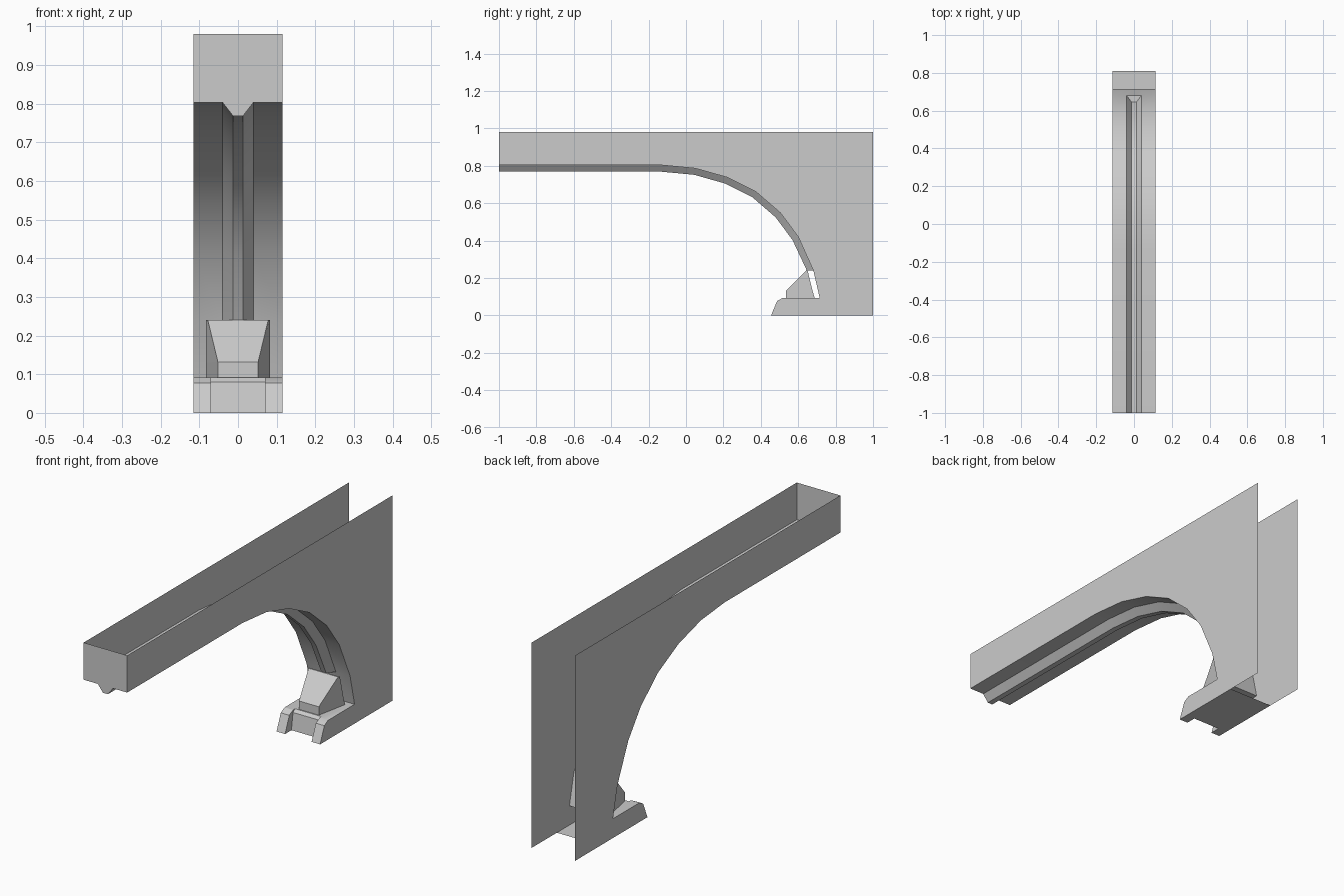
import bpy, bmesh, math
from mathutils import Vector

if "Cube" in bpy.data.objects:
    bpy.data.objects.remove(bpy.data.objects["Cube"])

grey = bpy.data.materials.new("plain_grey")
grey.use_nodes = True
colour = (0.6, 0.6, 0.6, 1)
grey.diffuse_color = colour
grey.node_tree.nodes["Principled BSDF"].inputs["Base Color"].default_value = colour

W, TOP, BACK = 0.115, 0.98, 1.0
# Arch curve as (y, z), from the free end down to the foot
ARCH = [(-1, .803), (-.13, .803), (.05, .786), (.22, .738), (.375, .66),
        (.505, .548), (.6, .42), (.681, .24), (.715, .092)]
RIB_END = 7
LUG = [(.515, .092), (.487, .077), (.455, 0)]     # foot front, outer lugs
NOTCH = [(.53, .092), (.515, .08), (.503, 0)]     # foot front, recessed middle


def make(name, rows, flip=False, smooth=True):
    """Build an object from loose polygons welded at shared corners."""
    bm = bmesh.new()
    for poly in rows:
        bm.faces.new([bm.verts.new(p) for p in poly])
    bmesh.ops.remove_doubles(bm, verts=bm.verts, dist=1e-5)
    if flip:
        bmesh.ops.reverse_faces(bm, faces=bm.faces)
    mesh = bpy.data.meshes.new(name)
    bm.to_mesh(mesh)
    bm.free()
    mesh.materials.append(grey)
    obj = bpy.data.objects.new(name, mesh)
    bpy.context.collection.objects.link(obj)
    if smooth:
        bpy.ops.object.select_all(action='DESELECT')
        obj.select_set(True)
        bpy.context.view_layer.objects.active = obj
        bpy.ops.object.shade_smooth_by_angle(angle=math.radians(30))
    return obj


def bridge(sections):
    """Quads between consecutive rows of points."""
    return [(a[i], a[i + 1], b[i + 1], b[i])
            for a, b in zip(sections, sections[1:]) for i in range(len(a) - 1)]


# Side plates, mirrored
outline = ARCH + LUG + [(BACK, 0), (BACK, TOP), (-1, TOP)]
for side, label in ((-1, "right"), (1, "left")):
    make(label + "_side_plate", [[(side * W, y, z) for y, z in outline]],
         flip=side < 0, smooth=False)

# Arch underside with a trapezoid rib that stops above the foot
RIB = [(-W, 0), (-.04, 0), (-.013, .035), (.013, .035), (.04, 0), (W, 0)]


def section(i, ribbed):
    y, z = ARCH[i]
    a, b = Vector(ARCH[max(i - 1, 0)]), Vector(ARCH[min(i + 1, len(ARCH) - 1)])
    t = (b - a).normalized()
    if i == RIB_END:
        t = Vector((0, -1))       # level cut at the rib's lower end
    return [(x, y + t.y * d * ribbed, z - t.x * d * ribbed) for x, d in RIB]


sections = [section(i, 1) for i in range(RIB_END + 1)]
sections += [section(RIB_END, 0), section(RIB_END + 1, 0)]
make("arch_underside", bridge(sections))

# End cap following the rib profile
make("front_end_cap", [sections[0] + [(W, -1, TOP), (-W, -1, TOP)]], smooth=False)

# Foot: top, lugs, recessed middle and floor
N, FLOOR_BACK = .07, .81
faces = []
for s in (-1, 1):
    faces += bridge([[(s * W, y, z), (s * N, y, z)] for y, z in LUG])
    faces.append([(s * N, y, z) for y, z in LUG + NOTCH[::-1]])
faces += bridge([[(-N, y, z), (N, y, z)] for y, z in NOTCH])
for rim, z in ((0, LUG[0][1]), (2, 0)):
    far = ARCH[-1][0] if rim == 0 else FLOOR_BACK
    a, b = LUG[rim][0], NOTCH[rim][0]
    faces.append([(x, y, z) for x, y in ((-W, far), (-W, a), (-N, a), (-N, b),
                                         (N, b), (N, a), (W, a), (W, far))])
foot = make("foot", faces)

# Wedge block standing on the foot
lo, hi = LUG[0][1], .24
f, r = .052, .083
wedge = bridge([[(-r, .688, lo), (-f, .535, lo), (f, .535, lo), (r, .688, lo)],
                [(-r, .677, .13), (-f, .535, .132), (f, .535, .132), (r, .677, .13)],
                [(-r, .65, hi), (-r + .005, .643, hi), (r - .005, .643, hi), (r, .65, hi)]])
wedge += [[(-r, .688, lo), (r, .688, lo), (r, .677, .13), (r, .65, hi),
           (-r, .65, hi), (-r, .677, .13)],
          [(-r, .65, hi), (r, .65, hi), (r - .005, .643, hi), (-r + .005, .643, hi)]]
make("wedge_block", wedge, smooth=False)

# Consistent face directions on the solid-like parts
for name in ("foot", "wedge_block"):
    mesh = bpy.data.objects[name].data
    bm = bmesh.new()
    bm.from_mesh(mesh)
    bmesh.ops.recalc_face_normals(bm, faces=bm.faces)
    bm.to_mesh(mesh)
    bm.free()
